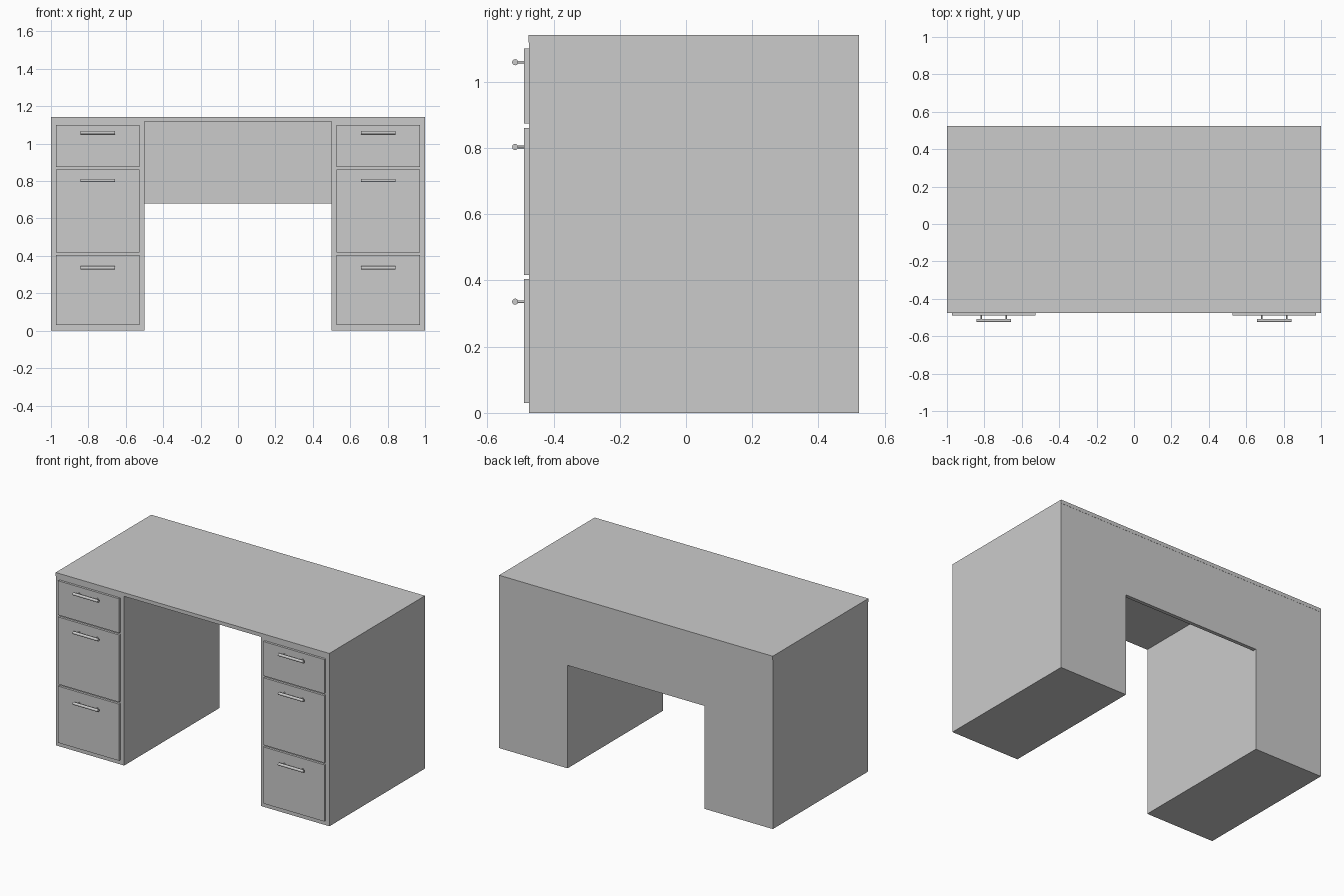
import bpy, math

if "Cube" in bpy.data.objects:
    bpy.data.objects.remove(bpy.data.objects["Cube"])

FRONT, BACK = -0.474, 0.523


def box(name, x, y, z):
    """Box from (min, max) ranges on each axis."""
    bpy.ops.mesh.primitive_cube_add(size=1, location=[sum(r) / 2 for r in (x, y, z)])
    ob = bpy.context.object
    ob.name = name
    ob.scale = [r[1] - r[0] for r in (x, y, z)]
    bpy.ops.object.transform_apply(location=False, rotation=False, scale=True)
    return ob


def rod(name, radius, length, loc, rot, sides=16):
    bpy.ops.mesh.primitive_cylinder_add(vertices=sides, radius=radius, depth=length,
                                        location=loc, rotation=rot)
    ob = bpy.context.object
    ob.name = name
    bpy.ops.object.shade_smooth_by_angle(angle=math.radians(40))
    return ob


# Desk top and modesty panel flush with the back
box("desk_top", (-1, 1), (FRONT - 0.001, BACK), (1.118, 1.142))
box("modesty_panel", (-0.5, 0.5), (BACK - 0.025, BACK - 0.001), (0.68, 1.118))

# Drawer rows: bottom, top, handle height
rows = [(0.030, 0.404, 0.336), (0.417, 0.861, 0.803), (0.874, 1.100, 1.059)]

for side, s in (("left", -1), ("right", 1)):
    cx = 0.75 * s
    # Pedestal cabinet
    box(f"{side}_pedestal", (cx - 0.25, cx + 0.25), (FRONT, BACK - 0.001), (0, 1.118))
    for i, (z0, z1, zh) in enumerate(rows):
        # Drawer front
        box(f"{side}_drawer_{i}", (cx - 0.223, cx + 0.223), (-0.489, FRONT + 0.002), (z0, z1))
        # Handle bar on two thin posts
        rod(f"{side}_handle_bar_{i}", 0.0092, 0.184, (cx, -0.516, zh), (0, math.pi / 2, 0))
        for dx in (-0.067, 0.067):
            rod(f"{side}_handle_post_{i}", 0.004, 0.03, (cx + dx, -0.501, zh),
                (math.pi / 2, 0, 0), 12)
